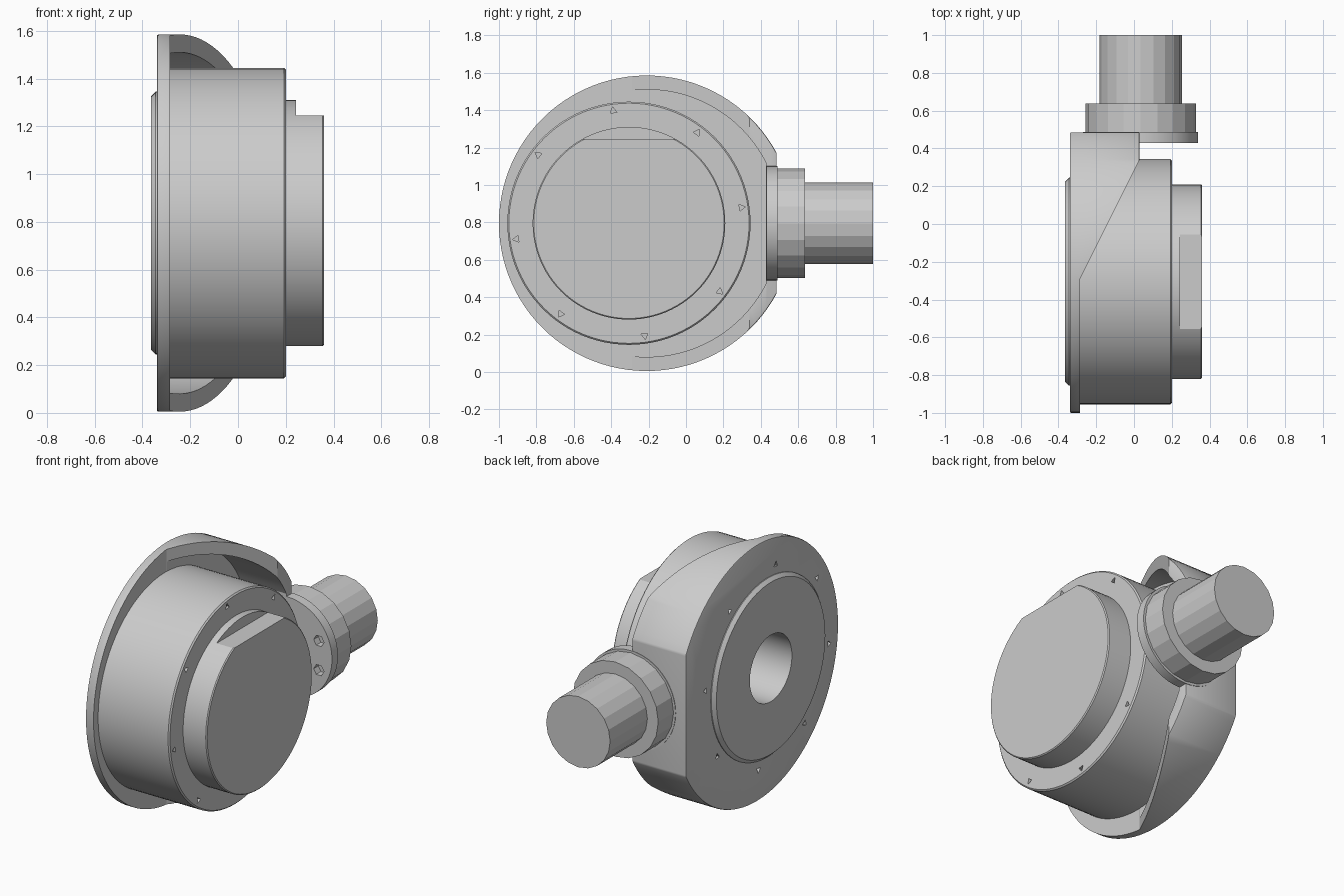
import bpy, bmesh, math

if "Cube" in bpy.data.objects:
    bpy.data.objects.remove(bpy.data.objects["Cube"])

CY, CZ = -0.305, 0.795      # main axis (runs along x)
MX = 0.035                  # motor axis (runs along y)


def finish(bm, name, smooth=True):
    bmesh.ops.remove_doubles(bm, verts=bm.verts, dist=1e-5)
    bmesh.ops.recalc_face_normals(bm, faces=bm.faces)
    me = bpy.data.meshes.new(name)
    bm.to_mesh(me)
    bm.free()
    ob = bpy.data.objects.new(name, me)
    bpy.context.collection.objects.link(ob)
    if smooth:
        shade(ob)
    return ob


def activate(ob):
    bpy.ops.object.select_all(action='DESELECT')
    ob.select_set(True)
    bpy.context.view_layer.objects.active = ob


def shade(ob):
    activate(ob)
    bpy.ops.object.shade_smooth_by_angle(angle=math.radians(25))


def add_lathe(bm, profile, segs, axis='X', c=(CY, CZ), phase=0.0):
    """Spin (along, radius) points round an x or y axis through c."""
    rings = []
    for a, r in profile:
        ring = []
        for i in range(segs):
            t = phase + 2 * math.pi * i / segs
            u, v = c[0] + r * math.cos(t), c[1] + r * math.sin(t)
            ring.append(bm.verts.new((a, u, v) if axis == 'X' else (u, a, v)))
        rings.append(ring)
    for p, q in zip(rings, rings[1:]):
        for i in range(segs):
            j = (i + 1) % segs
            bm.faces.new((p[i], p[j], q[j], q[i]))


def lathe(name, profile, segs, axis='X', c=(CY, CZ), smooth=True):
    bm = bmesh.new()
    add_lathe(bm, profile, segs, axis, c)
    return finish(bm, name, smooth)


def prism(name, pts, lo, hi, axis='X'):
    """Extrude a polygon along x (points are y,z) or z (points are x,y)."""
    place = (lambda p, d: (d, *p)) if axis == 'X' else (lambda p, d: (*p, d))
    bm = bmesh.new()
    f = bm.faces.new([bm.verts.new(place(p, lo)) for p in pts])
    ext = bmesh.ops.extrude_face_region(bm, geom=[f])['geom']
    for v in (e for e in ext if isinstance(e, bmesh.types.BMVert)):
        v.co[0 if axis == 'X' else 2] = hi
    return finish(bm, name, False)


def cut(ob, *cutters):
    for c in cutters:
        c.hide_render = True
        m = ob.modifiers.new('cut', 'BOOLEAN')
        m.operation, m.solver, m.object = 'DIFFERENCE', 'EXACT', c
        activate(ob)
        bpy.ops.object.modifier_apply(modifier=m.name)
    shade(ob)


def cropped_circle(r, flat, n=88):
    """Circle outline with its +y side cut off straight."""
    c = -0.21
    a = math.acos((flat - c) / r)
    return [(c + r * math.cos(a + (2 * math.pi - 2 * a) * i / n),
             CZ + r * math.sin(a + (2 * math.pi - 2 * a) * i / n)) for i in range(n + 1)]


# Main drum with raised rear disc and blind bore
drum = lathe('drum', [(0.18, 0), (0.18, 0.205), (-0.365, 0.205), (-0.365, 0.53), (-0.345, 0.55),
                      (-0.32, 0.55), (-0.3, 0.65), (0.192, 0.65), (0.2, 0.642), (0.2, 0)], 96)

# Front cap with a flat on top
cap = lathe('front_cap', [(0.19, 0), (0.19, 0.515), (0.354, 0.515), (0.36, 0.509), (0.36, 0)], 96)
cap_flat = prism('cap_flat_cutter', [(-1, 1.245), (0.5, 1.245), (0.5, 1.6), (-1, 1.6)], 0.243, 0.5)
cut(cap, cap_flat)

# Flange and sloping shroud
shroud = prism('flange_shroud', cropped_circle(0.79, 0.485), -0.34, 0.03)
b = shroud.modifiers.new('soft_edges', 'BEVEL')
b.width, b.segments, b.limit_method = 0.008, 2, 'ANGLE'
activate(shroud)
bpy.ops.object.modifier_apply(modifier=b.name)
slope = prism('slope_cutter', [(-0.285, -1.2), (-0.285, -0.29), (0.03, 0.34), (0.2, 0.68), (0.2, -1.2)],
              -0.2, 1.8, 'Z')
pocket = prism('pocket_cutter', cropped_circle(0.715, 0.428), -0.284, 0.2)
bore = lathe('bore_cutter', [(-0.5, 0), (-0.5, 0.4), (0, 0.4), (0, 0)], 48)
cut(shroud, slope, pocket, bore)

# Screw holes, front and rear
bm = bmesh.new()
for k in range(8):
    t = math.radians(8 + 45 * k)
    c = (CY + 0.607 * math.cos(t), CZ + 0.607 * math.sin(t))
    for lo, hi in ((0.17, 0.23), (-0.37, -0.31)):
        add_lathe(bm, [(lo, 0), (lo, 0.021), (hi, 0.021), (hi, 0)], 3, 'X', c, t)
holes = finish(bm, 'screw_hole_cutter', False)
cut(drum, holes)
cut(shroud, holes)

# Motor mount: plate, collar and low-sided motor body
plate = lathe('mount_plate', [(0.43, 0), (0.43, 0.305), (0.488, 0.305), (0.488, 0)], 48, 'Y', (MX, CZ))
bm = bmesh.new()
for dz in (-0.09, 0.09):
    add_lathe(bm, [(0.4, 0), (0.4, 0.035), (0.475, 0.035), (0.475, 0)], 6, 'Y', (0.25, CZ + dz))
cut(plate, finish(bm, 'mount_hole_cutter', False))
lathe('motor_collar', [(0.48, 0), (0.48, 0.292), (0.637, 0.292), (0.637, 0)], 20, 'Y', (MX, CZ), False)
lathe('motor_body', [(0.6, 0), (0.6, 0.218), (1.0, 0.218), (1.0, 0)], 20, 'Y', (MX, CZ), False)

# Remove the helper cutters
for ob in [o for o in bpy.data.objects if o.name.endswith('_cutter')]:
    bpy.data.objects.remove(ob)
